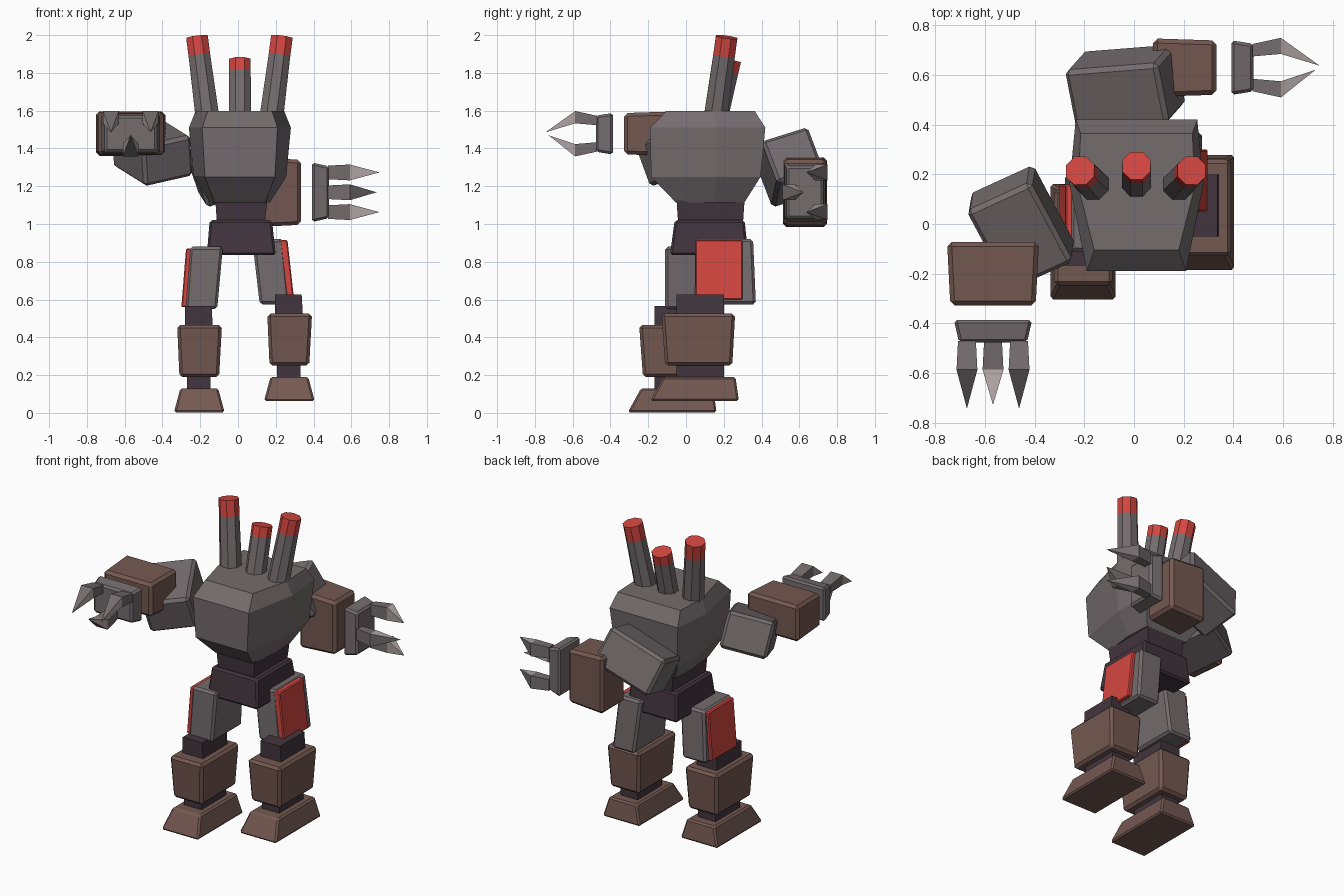
import bpy, bmesh, math
from mathutils import Vector, Matrix

if "Cube" in bpy.data.objects:
    bpy.data.objects.remove(bpy.data.objects["Cube"], do_unlink=True)


def material(name, rgb):
    m = bpy.data.materials.new(name)
    m.use_nodes = True
    colour = (*rgb, 1)
    m.diffuse_color = colour
    m.node_tree.nodes["Principled BSDF"].inputs["Base Color"].default_value = colour
    return m


GREY = material("steel grey", (.175, .15, .155))
BROWN = material("rusty brown", (.175, .098, .082))
DARK = material("dark plum", (.055, .036, .048))
RED = material("warning red", (.66, .062, .052))
PALE = material("pale claw", (.42, .36, .365))


def loft(name, rings, mat, bevel=0.0, matrix=None):
    """Skin a stack of equal rings and cap both ends."""
    bm = bmesh.new()
    rows = [[bm.verts.new(p) for p in ring] for ring in rings]
    n = len(rows[0])
    for low, high in zip(rows, rows[1:]):
        for i in range(n):
            j = (i + 1) % n
            bm.faces.new((low[i], low[j], high[j], high[i]))
    bm.faces.new(rows[0])
    bm.faces.new(rows[-1])
    if matrix:
        bm.transform(matrix)
    bmesh.ops.remove_doubles(bm, verts=bm.verts, dist=1e-5)
    bmesh.ops.recalc_face_normals(bm, faces=bm.faces)
    mesh = bpy.data.meshes.new(name)
    bm.to_mesh(mesh)
    bm.free()
    mesh.materials.append(mat)
    obj = bpy.data.objects.new(name, mesh)
    bpy.context.collection.objects.link(obj)
    if bevel:
        mod = obj.modifiers.new("chamfer", "BEVEL")
        mod.width = bevel
        mod.segments = 1
        mod.limit_method = "NONE"
    return obj


def rect(x0, x1, y0, y1, z):
    return [(x0, y0, z), (x1, y0, z), (x1, y1, z), (x0, y1, z)]


def block(name, size, mat, matrix, taper=1.0, bevel=.015):
    """Box centred on the matrix, its +y end scaled by taper."""
    a, b, c = (v / 2 for v in size)
    ends = [[(sx * a * k, y, sz * c * k) for sx, sz in ((-1, -1), (1, -1), (1, 1), (-1, 1))]
            for y, k in ((-b, 1), (b, taper))]
    return loft(name, ends, mat, bevel, matrix)


def frame(side, forward, up, origin):
    m = Matrix((side, forward, up)).transposed().to_4x4()
    m.translation = origin
    return m


# Torso: six-sided tub, narrow at the front
def torso_ring(z, front, side, back, y_front, y_side, y_back):
    half = [(front, y_front), (side, y_side), (back, y_back)]
    pts = half + [(-x, y) for x, y in reversed(half)]
    return [(x + .01, y, z) for x, y in pts]


loft("torso", [torso_ring(1.115, .135, .16, .15, -.055, .15, .31),
               torso_ring(1.25, .185, .245, .225, -.185, .16, .395),
               torso_ring(1.51, .2, .27, .245, -.19, .16, .42),
               torso_ring(1.597, .17, .235, .225, -.105, .15, .365)], GREY)
loft("waist", [rect(-.11, .14, -.04, .3, .98), rect(-.12, .155, -.05, .31, 1.125)], DARK)
loft("pelvis", [rect(-.165, .2, -.085, .33, .835), rect(-.15, .18, -.06, .31, 1.02)], DARK, .012)


# Horns with red tips
def horn(name, base, top, red_length, r0, r1):
    base, top = Vector(base), Vector(top)
    axis = (top - base).normalized()
    turn = Vector((0, 0, 1)).rotation_difference(axis)

    def ring(centre, r):
        angles = [math.pi / 8 + i * math.pi / 4 for i in range(8)]
        return [centre + turn @ Vector((r * math.cos(a), r * math.sin(a), 0)) for a in angles]

    split = top - axis * red_length
    loft(name, [ring(base, r0), ring(split, r1)], GREY)
    loft(name + "_tip", [ring(split, r1), ring(top, r1)], RED)


horn("left_horn", (.175, .155, 1.55), (.232, .215, 1.99), .1, .068, .062)
horn("right_horn", (-.16, .155, 1.55), (-.217, .215, 1.99), .1, .068, .062)
horn("middle_horn", (.01, .16, 1.55), (.01, .235, 1.87), .065, .064, .062)

# Legs: offsets are per leg as they stand in a stride
loft("left_thigh", [rect(.115, .275, .045, .37, .575), rect(.075, .24, .05, .355, .92)], GREY, .014)
loft("left_thigh_plate", [rect(.25, .297, .05, .3, .6), rect(.215, .262, .05, .3, .915)], RED, .006)
loft("right_thigh", [rect(-.28, -.11, -.11, .2, .55), rect(-.255, -.08, -.11, .18, .88)], GREY, .014)
loft("right_thigh_plate", [rect(-.3, -.25, -.1, .16, .56), rect(-.275, -.23, -.1, .16, .87)], RED, .006)

for name, x, y, z in (("left", .272, 0, .06), ("right", -.205, -.118, 0)):
    def part(label, low, high, mat, bevel):
        rings = [rect(x + a, x + b, y + c, y + d, z + h) for a, b, c, d, h in (low, high)]
        loft(name + "_" + label, rings, mat, bevel)

    part("knee", (-.075, .075, -.05, .2, .4), (-.075, .065, -.05, .2, .566), DARK, 0)
    part("ankle", (-.065, .06, -.05, .2, .1), (-.065, .06, -.05, .2, .3), DARK, 0)
    part("shin", (-.105, .105, -.11, .245, .19), (-.117, .12, -.13, .26, .465), BROWN, .016)
    part("foot", (-.134, .134, -.19, .28, .003), (-.1, .1, -.12, .262, .13), BROWN, .01)


# Forearm, palm and three claws in a frame of side, forward, up
def claw(name, side, sign, reach, matrix):
    def ring(f, u0, u1, w):
        return [(side - w, f, sign * u0), (side + w, f, sign * u0),
                (side + w, f, sign * u1), (side - w, f, sign * u1)]

    knuckle = ring(.155, .055, .12, .042)
    loft(name, [ring(.04, .045, .095, .036), knuckle], GREY, 0, matrix)
    tip = loft(name + "_tip", [knuckle, ring(reach, .008, .0085, .0005)], PALE, 0, matrix)
    # The outer face of the tip stays grey
    tip.data.materials.append(GREY)
    outward = matrix.to_3x3() @ Vector((0, 0, sign))
    for face in tip.data.polygons:
        face.material_index = int(face.normal.dot(outward) > .5)


def lower_arm(name, matrix):
    block(name + "_forearm", (.37, .255, .235), BROWN,
          matrix @ Matrix.Translation((0, -.232, 0)), .93, .018)
    block(name + "_palm", (.315, .09, .22), GREY, matrix, .87, .012)
    for label, side, sign, reach in (("outer_claw", -.105, 1, .31),
                                     ("inner_claw", .105, 1, .31),
                                     ("thumb_claw", 0, -1, .295)):
        claw(name + "_" + label, side, sign, reach, matrix)


X, Y, Z = Vector((1, 0, 0)), Vector((0, 1, 0)), Vector((0, 0, 1))
lower_arm("right", frame(X, -Y, Z, (-.568, -.432, 1.478)))
lower_arm("left", frame(Z, X, Y, (.437, .63, 1.168)))


# Upper arms: boxes turned to two given edge directions
def upper_arm(name, length_dir, width_dir, size, centre):
    long = Vector(length_dir).normalized()
    third = long.cross(Vector(width_dir)).normalized()
    wide = third.cross(long)
    block(name, size, GREY, frame(wide, long, third, centre), 1, .018)


upper_arm("right_upper_arm", (.16, -.3, -.1), (.21, .185, .08), (.29, .38, .23), (-.455, -.015, 1.385))
upper_arm("left_upper_arm", (.38, .03, .14), (.13, .085, -.19), (.25, .4, .26), (-.035, .55, 1.3))
